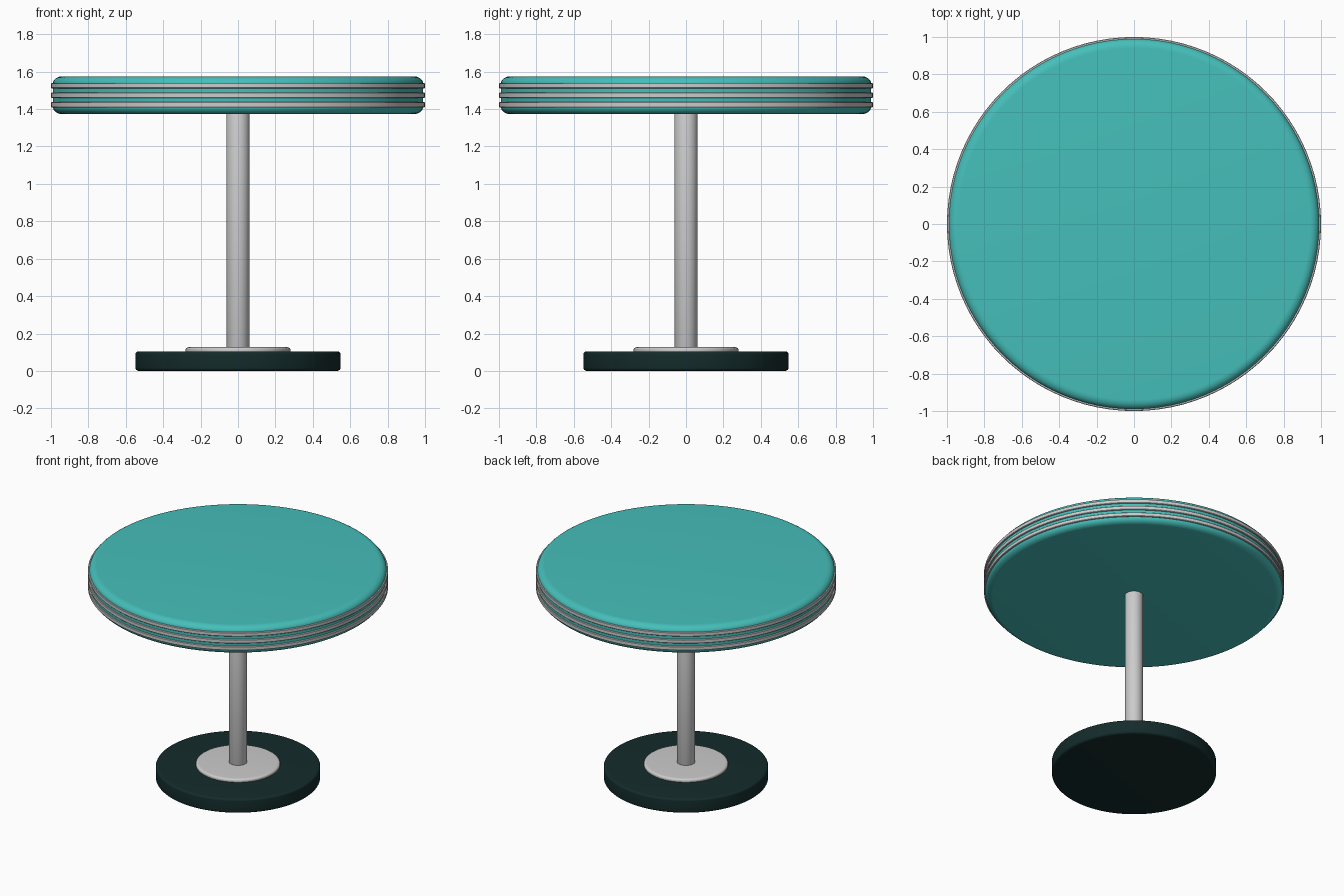
import bpy, bmesh, math

if "Cube" in bpy.data.objects:
    bpy.data.objects.remove(bpy.data.objects["Cube"])

SEGMENTS = 96


def material(name, color):
    m = bpy.data.materials.new(name)
    m.diffuse_color = (*color, 1)
    m.use_nodes = True
    m.node_tree.nodes["Principled BSDF"].inputs["Base Color"].default_value = m.diffuse_color
    return m


def lathe(name, profile, mat=None, closed=False):
    """Spin an (r, z) profile about the z axis."""
    bm = bmesh.new()
    verts = [bm.verts.new((r, 0, z)) for r, z in profile]
    edges = [bm.edges.new(p) for p in zip(verts, verts[1:])]
    if closed:
        edges.append(bm.edges.new((verts[-1], verts[0])))
    bmesh.ops.spin(bm, geom=verts + edges, cent=(0, 0, 0), axis=(0, 0, 1),
                   angle=math.tau, steps=SEGMENTS, use_duplicate=False)
    bmesh.ops.remove_doubles(bm, verts=bm.verts, dist=1e-5)
    bmesh.ops.recalc_face_normals(bm, faces=bm.faces)
    mesh = bpy.data.meshes.new(name)
    bm.to_mesh(mesh)
    bm.free()
    ob = bpy.data.objects.new(name, mesh)
    bpy.context.collection.objects.link(ob)
    if mat:
        mesh.materials.append(mat)
    bpy.ops.object.select_all(action='DESELECT')
    ob.select_set(True)
    bpy.context.view_layer.objects.active = ob
    bpy.ops.object.shade_smooth_by_angle(angle=math.radians(35))
    return ob


def disc(radius, z0, z1, bevel_r, bevel_z, steps=6):
    """Profile of a solid disc with rounded rims."""
    arc = [math.pi / 2 * i / steps for i in range(steps + 1)]
    low = [(radius - bevel_r * (1 - math.sin(a)),
            z0 + bevel_z * (1 - math.cos(a))) for a in arc]
    high = [(r, z0 + z1 - z) for r, z in reversed(low)]
    return [(0, z0)] + low + high + [(0, z1)]


teal = material("teal", (0.06, 0.52, 0.49))
dark = material("dark_green", (0.007, 0.024, 0.024))

# Floor base, mounting plate and column
lathe("base", disc(0.548, 0.0, 0.105, 0.02, 0.015), dark)
lathe("base_plate", disc(0.28, 0.09, 0.127, 0.02, 0.012))
lathe("column", disc(0.061, 0.1, 1.42, 0.005, 0.005, 2))

# Round table top
lathe("table_top", disc(0.99, 1.373, 1.575, 0.05, 0.04, 8), teal)

# Three metal trim bands around the rim
for i, z in enumerate((1.423, 1.474, 1.525)):
    h, b = 0.014, 0.003
    lathe(f"trim_band_{i + 1}",
          [(0.97, z - h), (1 - b, z - h), (1, z - h + b),
           (1, z + h - b), (1 - b, z + h), (0.97, z + h)], closed=True)
